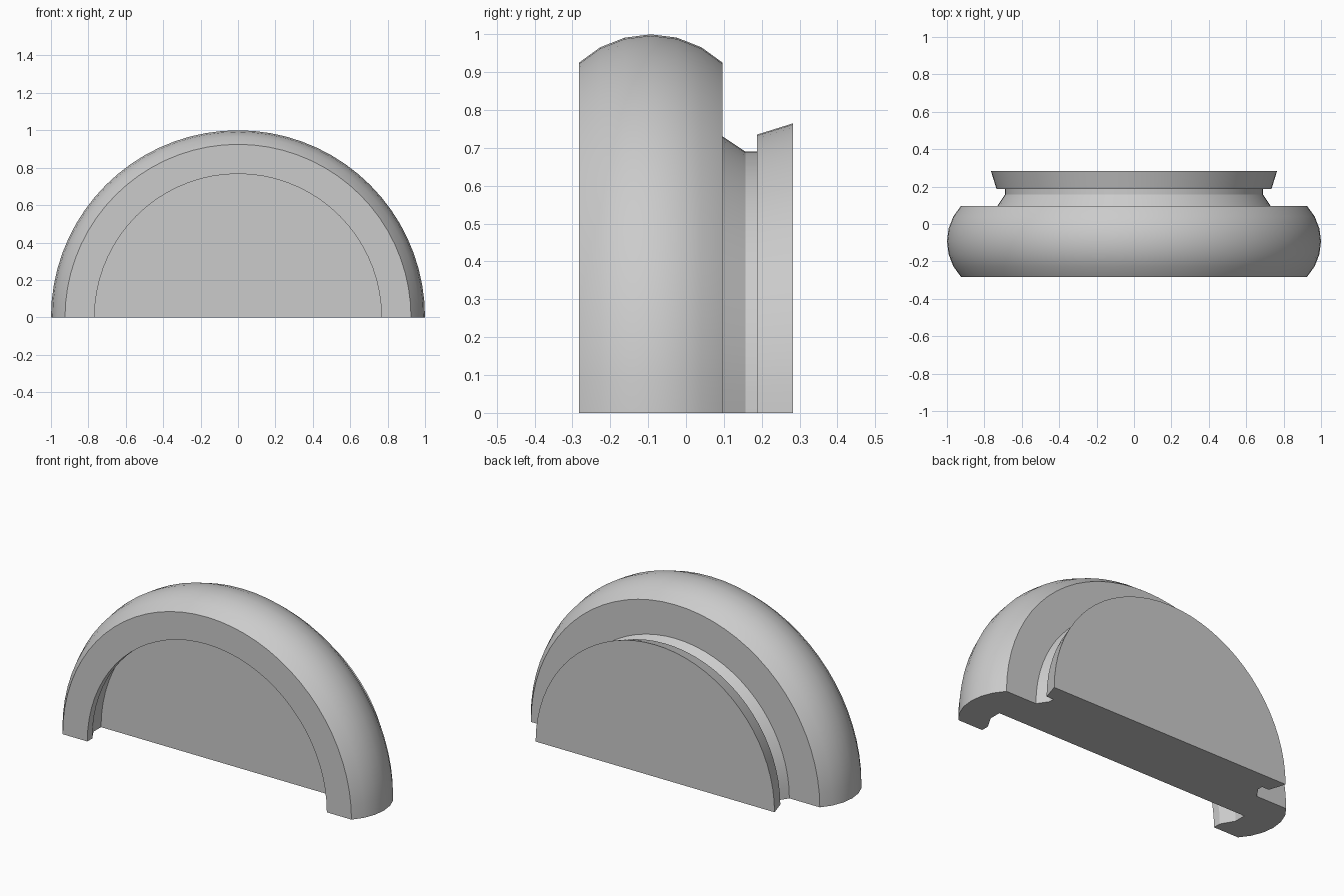
import bpy, bmesh
from math import pi, sin, cos, asin, radians
from mathutils import Vector

cube = bpy.data.objects.get("Cube")
if cube:
    bpy.data.objects.remove(cube, do_unlink=True)

# Plain grey material
grey = bpy.data.materials.new("plain_grey")
grey.use_nodes = True
colour = (0.6, 0.6, 0.6, 1.0)
grey.diffuse_color = colour
grey.node_tree.nodes["Principled BSDF"].inputs["Base Color"].default_value = colour

# Half section as (y, radius): front recess, bulged rim, back groove, flared disc
MID, HALF, RIM = -0.093, 0.19, 0.278
spread = asin(HALF / RIM)
recess = [(-0.096, 0), (-0.096, 0.81), (-0.165, 0.81), (-0.238, 0.767), (-0.283, 0.767)]
rim = []
for i in range(7):
    a = spread * (i / 3 - 1)
    rim.append((MID + RIM * sin(a), 1 - RIM + RIM * cos(a)))
groove = [(0.097, 0.73), (0.157, 0.69), (0.187, 0.69)]
disc = [(0.187, 0.735), (0.283, 0.765), (0.283, 0)]
profile = recess + rim + groove + disc

# Turn the section half a circle around the y axis
bm = bmesh.new()
verts = [bm.verts.new((r, y, 0)) for y, r in profile]
edges = [bm.edges.new(pair) for pair in zip(verts, verts[1:])]
bmesh.ops.spin(bm, geom=verts + edges, cent=(0, 0, 0), axis=(0, -1, 0),
               angle=pi, steps=36, use_duplicate=False)
bmesh.ops.remove_doubles(bm, verts=bm.verts, dist=0.0005)

# Close the flat underside
border = [e for e in bm.edges if e.is_boundary]
bmesh.ops.holes_fill(bm, edges=border, sides=0)
bmesh.ops.recalc_face_normals(bm, faces=bm.faces)

mesh = bpy.data.meshes.new("half_wheel")
bm.to_mesh(mesh)
bm.free()
mesh.materials.append(grey)
wheel = bpy.data.objects.new("half_wheel", mesh)
bpy.context.collection.objects.link(wheel)

# Smooth the curved surfaces, keep the corners sharp
bpy.ops.object.select_all(action='DESELECT')
wheel.select_set(True)
bpy.context.view_layer.objects.active = wheel
bpy.ops.object.shade_smooth_by_angle(angle=radians(25))
